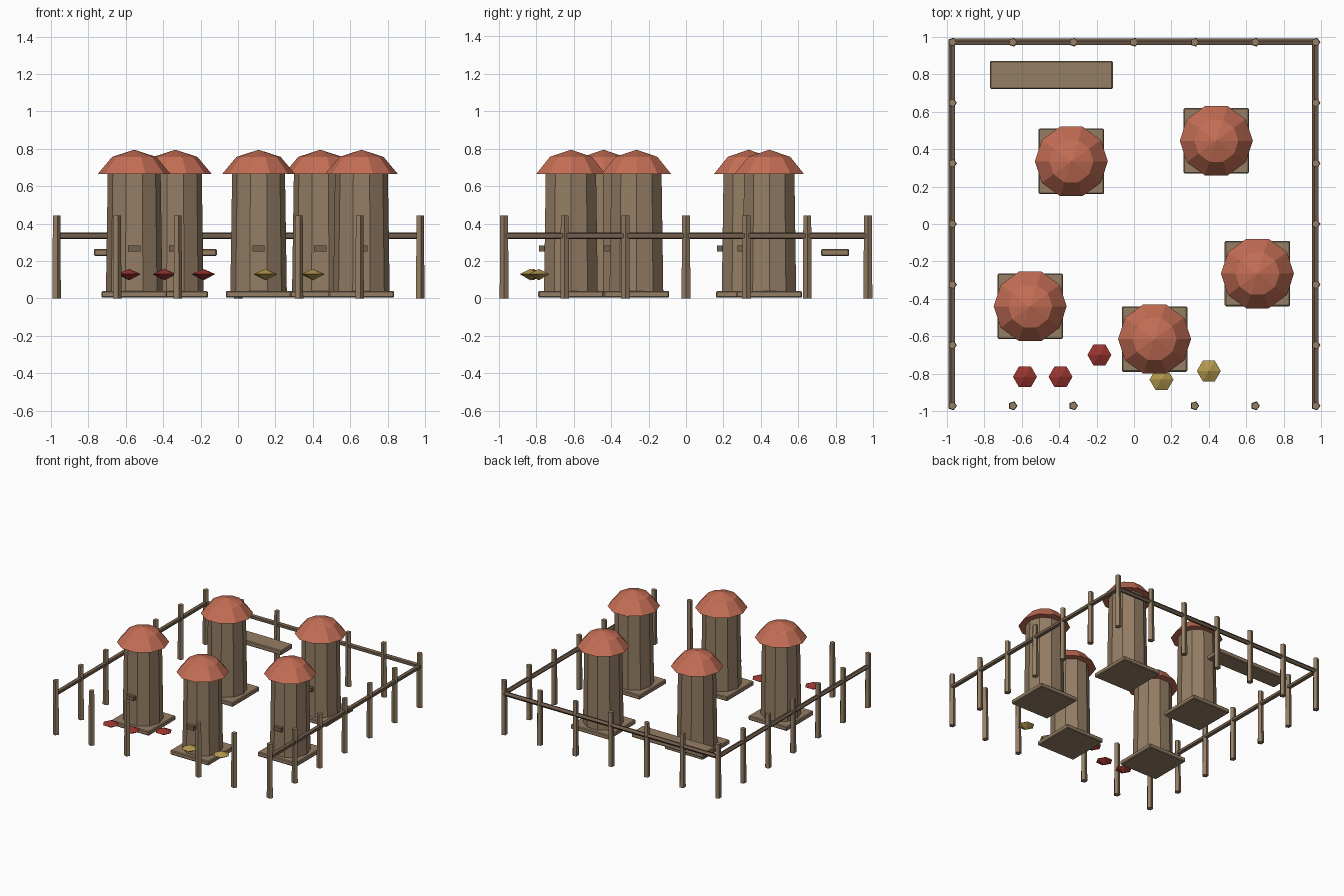
import bpy, bmesh
from math import cos, sin, pi
from mathutils import Vector

if "Cube" in bpy.data.objects:
    bpy.data.objects.remove(bpy.data.objects["Cube"])


def material(name, rgb):
    m = bpy.data.materials.new(name)
    m.diffuse_color = (*rgb, 1)
    m.use_nodes = True
    m.node_tree.nodes["Principled BSDF"].inputs["Base Color"].default_value = m.diffuse_color
    return m


WOOD = material("wood", (0.30, 0.21, 0.13))
DARK = material("dark_wood", (0.17, 0.115, 0.075))
ROOF = material("clay", (0.55, 0.155, 0.09))
RED = material("red_petals", (0.32, 0.035, 0.028))
YELLOW = material("yellow_petals", (0.45, 0.31, 0.075))


def finish(bm, name, mat, loc):
    bmesh.ops.recalc_face_normals(bm, faces=bm.faces)
    me = bpy.data.meshes.new(name)
    bm.to_mesh(me)
    bm.free()
    me.materials.append(mat)
    ob = bpy.data.objects.new(name, me)
    ob.location = loc
    bpy.context.collection.objects.link(ob)
    return ob


def lathe(name, profile, n, mat, loc=(0, 0, 0)):
    """Faceted solid from (radius, z) points, first corner on +x."""
    bm = bmesh.new()
    rings = []
    for r, z in profile:
        k = n if r > 0 else 1
        rings.append([bm.verts.new((r * cos(2 * pi * i / n), r * sin(2 * pi * i / n), z))
                      for i in range(k)])
    for a, b in zip(rings, rings[1:]):
        for i in range(n):
            j = (i + 1) % n
            quad = [a[i % len(a)], a[j % len(a)], b[j % len(b)], b[i % len(b)]]
            bm.faces.new(list(dict.fromkeys(quad)))
    for ring in (rings[0], rings[-1]):
        if len(ring) > 1:
            bm.faces.new(ring)
    return finish(bm, name, mat, loc)


def box(name, size, loc, mat, bevel=0.0):
    bm = bmesh.new()
    bmesh.ops.create_cube(bm, size=1)
    bmesh.ops.scale(bm, vec=size, verts=bm.verts)
    if bevel:
        bmesh.ops.bevel(bm, geom=bm.edges[:], offset=bevel, segments=1, affect='EDGES')
    return finish(bm, name, mat, loc)


# Hives: base slab, tapered trunk, entrance ledge, clay cap
for x, y in [(-0.335, 0.335), (0.44, 0.445), (0.66, -0.265), (-0.555, -0.44), (0.11, -0.615)]:
    box("hive_base", (0.35, 0.35, 0.036), (x, y, 0.022), WOOD, 0.006)
    lathe("hive_body", [(0.151, 0.035), (0.141, 0.69)], 10, WOOD, (x, y, 0))
    box("hive_entrance", (0.066, 0.035, 0.032), (x, y - 0.152, 0.268), DARK)
    lathe("hive_roof", [(0.195, 0.665), (0.118, 0.757), (0, 0.795)], 10, ROOF, (x, y, 0))

# Fence posts, with a gap in the front for the gate
E, STEP = 0.972, 0.324
for i in range(-3, 4):
    spots = [(i * STEP, E)]
    if i != 0:
        spots.append((i * STEP, -E))
    if abs(i) < 3:
        spots += [(-E, i * STEP), (E, i * STEP)]
    for x, y in spots:
        lathe("fence_post", [(0.025, 0), (0.022, 0.444)], 5, WOOD, (x, y, 0))

# Rails along the left, right and back
for a, b in [((-E, -E), (-E, E)), ((E, -E), (E, E)), ((-E, E), (E, E))]:
    start = Vector((*a, 0.335))
    d = Vector((*b, 0.335)) - start
    rail = lathe("fence_rail", [(0.019, 0), (0.019, d.length)], 5, DARK, start)
    rail.rotation_mode = 'QUATERNION'
    rail.rotation_quaternion = d.to_track_quat('Z', 'Y')

# Plank shelf near the back
box("plank_shelf", (0.657, 0.15, 0.038), (-0.442, 0.797, 0.246), WOOD, 0.006)

# Flower heads
for x, y, mat in [(-0.583, -0.817, RED), (-0.393, -0.817, RED), (-0.185, -0.70, RED),
                  (0.147, -0.832, YELLOW), (0.40, -0.786, YELLOW)]:
    lathe("flower_head", [(0, 0.097), (0.064, 0.13), (0, 0.158)], 6, mat, (x, y, 0))
